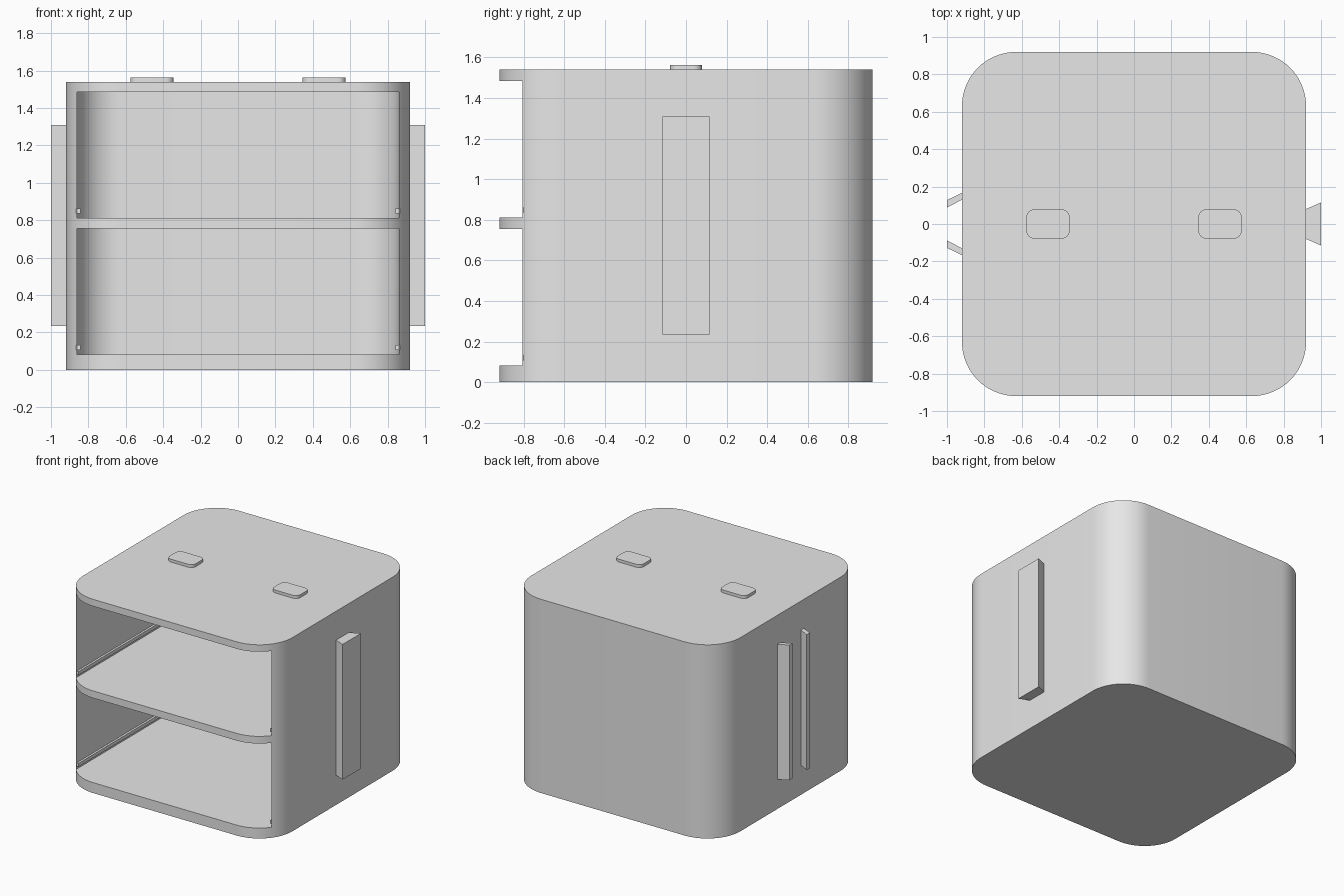
import bpy
import bmesh
import math

default_cube = bpy.data.objects.get("Cube")
if default_cube:
    bpy.data.objects.remove(default_cube, do_unlink=True)

# Single plain plastic colour
GREY = (0.8, 0.8, 0.8, 1.0)
plastic = bpy.data.materials.new("light grey plastic")
plastic.use_nodes = True
plastic.diffuse_color = GREY
plastic.node_tree.nodes["Principled BSDF"].inputs["Base Color"].default_value = GREY

HALF = 0.92        # half width of the case
HEIGHT = 1.54
RADIUS = 0.29      # vertical corner radius
INNER = 0.86       # half width of the bays
BAYS = ((0.083, 0.755), (0.812, 1.485))


def rounded_rect(x0, x1, y0, y1, front_r, back_r, steps=16):
    """Counter-clockwise outline; a radius of 0 gives a square corner."""
    corners = ((x1, y1, -1, -1, back_r), (x0, y1, 1, -1, back_r),
               (x0, y0, 1, 1, front_r), (x1, y0, -1, 1, front_r))
    points = []
    for i, (x, y, sx, sy, r) in enumerate(corners):
        if r == 0:
            points.append((x, y))
            continue
        for k in range(steps + 1):
            a = math.radians(90) * (i + k / steps)
            points.append((x + sx * r + r * math.cos(a), y + sy * r + r * math.sin(a)))
    return points


def prism(name, outline, z0, z1):
    """Extrude a flat outline upwards into a closed solid."""
    bm = bmesh.new()
    face = bm.faces.new([bm.verts.new((x, y, z0)) for x, y in outline])
    extruded = bmesh.ops.extrude_face_region(bm, geom=[face], use_keep_orig=True)
    top = [v for v in extruded["geom"] if isinstance(v, bmesh.types.BMVert)]
    bmesh.ops.translate(bm, verts=top, vec=(0, 0, z1 - z0))
    bmesh.ops.recalc_face_normals(bm, faces=bm.faces)
    mesh = bpy.data.meshes.new(name)
    bm.to_mesh(mesh)
    bm.free()
    obj = bpy.data.objects.new(name, mesh)
    bpy.context.collection.objects.link(obj)
    mesh.materials.append(plastic)
    return obj


def activate(obj):
    bpy.ops.object.select_all(action='DESELECT')
    obj.select_set(True)
    bpy.context.view_layer.objects.active = obj


def smooth(obj):
    activate(obj)
    bpy.ops.object.shade_smooth_by_angle(angle=math.radians(30))


# Case with two open-fronted bays, rounded inside at the back
case = prism("case", rounded_rect(-HALF, HALF, -HALF, HALF, RADIUS, RADIUS), 0, HEIGHT)
for z0, z1 in BAYS:
    cutter = prism("bay_cutter", rounded_rect(-INNER, INNER, -1.2, INNER, 0, RADIUS - 0.06), z0, z1)
    cutter.hide_render = True
    cut = case.modifiers.new("bay", 'BOOLEAN')
    cut.operation = 'DIFFERENCE'
    cut.solver = 'EXACT'
    cut.object = cutter
    activate(case)
    bpy.ops.object.modifier_apply(modifier=cut.name)
    bpy.data.objects.remove(cutter, do_unlink=True)
smooth(case)

# Drawer runners inside the bays and stacking pegs on the lid
for side, label in ((1, "left"), (-1, "right")):
    for (z0, _), level in zip(BAYS, ("lower", "upper")):
        x0, x1 = sorted((side * 0.843, side * 0.865))
        prism(f"{level}_{label}_runner", rounded_rect(x0, x1, -0.8, 0.64, 0, 0),
              z0 + 0.023, z0 + 0.05)
    x0, x1 = sorted((side * 0.345, side * 0.575))
    smooth(prism(f"{label}_lid_peg", rounded_rect(x0, x1, -0.078, 0.078, 0.04, 0.04, 6),
                 HEIGHT - 0.01, 1.563))

# Dovetail tongue on the left wall
RAIL_Z = (0.235, 1.31)
prism("dovetail_tongue", ((0.915, -0.078), (1, -0.115), (1, 0.115), (0.915, 0.078)), *RAIL_Z)

# Matching pair of slanted rails on the right wall
for side, label in ((1, "back"), (-1, "front")):
    prism(f"{label}_dovetail_rail",
          [(x, side * y) for x, y in ((-0.915, 0.169), (-1, 0.128), (-1, 0.088), (-0.915, 0.132))],
          *RAIL_Z)
